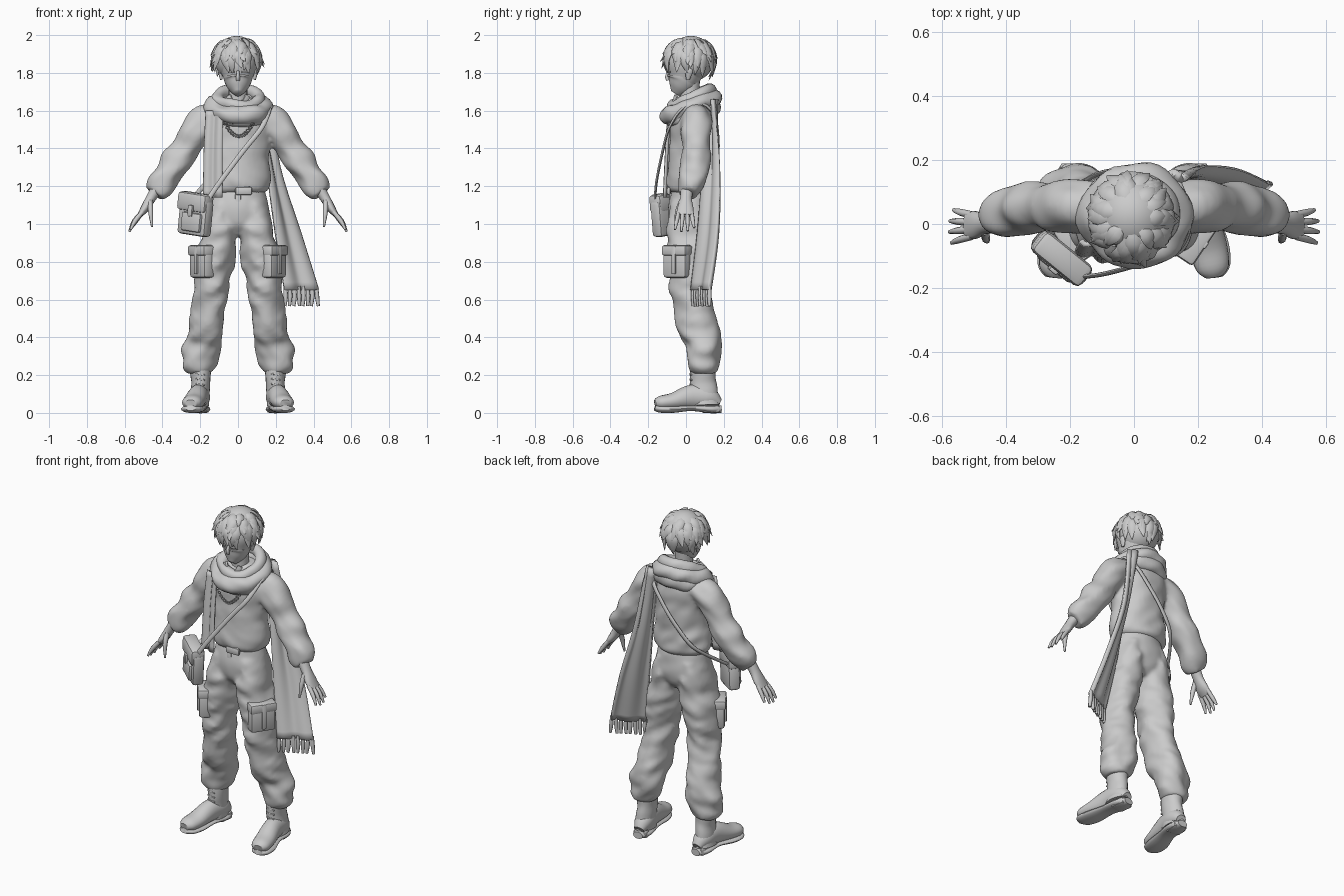
import bpy, bmesh, math, random
from mathutils import Vector, Matrix, noise

random.seed(7)
cube = bpy.data.objects.get("Cube")
if cube:
    bpy.data.objects.remove(cube)

grey = bpy.data.materials.new("plain grey")
grey.use_nodes = True
grey.diffuse_color = (0.6, 0.6, 0.6, 1)
grey.node_tree.nodes["Principled BSDF"].inputs["Base Color"].default_value = (0.6, 0.6, 0.6, 1)
Y, Z = Vector((0, 1, 0)), Vector((0, 0, 1))
SIDES = (("left", 1), ("right", -1))


def finish(name, bm, angle=50):
    """Turn a bmesh into a smooth grey object with sharp edges kept."""
    bmesh.ops.recalc_face_normals(bm, faces=bm.faces)
    me = bpy.data.meshes.new(name)
    bm.to_mesh(me)
    bm.free()
    me.materials.append(grey)
    for p in me.polygons:
        p.use_smooth = True
    me.set_sharp_from_angle(angle=math.radians(angle))
    ob = bpy.data.objects.new(name, me)
    bpy.context.scene.collection.objects.link(ob)
    return ob


def fuse(name, bm):
    """Finish overlapping lofts as one continuous garment."""
    ob = finish(name, bm)
    mod = ob.modifiers.new("fuse", 'REMESH')
    mod.mode, mod.voxel_size, mod.use_smooth_shade = 'VOXEL', .011, True
    mod = ob.modifiers.new("soften", 'SMOOTH')
    mod.factor, mod.iterations = .5, 5


def spline(rows, k, closed=False):
    """Catmull-Rom interpolation through rows of numbers."""
    n, out = len(rows), []
    for i in range(n if closed else n - 1):
        pick = [rows[j % n] if closed else rows[min(max(j, 0), n - 1)] for j in range(i - 1, i + 3)]
        for s in range(k):
            t = s / k
            out.append([b + t * ((c - a) + t * ((2 * a - 5 * b + 4 * c - d) + t * (3 * (b - c) + d - a))) / 2
                        for a, b, c, d in zip(*pick)])
    return out if closed else out + [list(rows[-1])]


def loft(name, rows, ref=Y, n=20, k=4, side=1, fold=0.0, closed=False, bm=None):
    """Skin rings given as x, y, z, half width, half depth."""
    own = bm is None
    bm = bm or bmesh.new()
    pts = spline(rows, k, closed)
    m, rings = len(pts), []
    for i, (x, y, z, ru, rv) in enumerate(pts):
        a, b = (pts[i - 1], pts[(i + 1) % m]) if closed else (pts[max(i - 1, 0)], pts[min(i + 1, m - 1)])
        t = (Vector(b[:3]) - Vector(a[:3])).normalized()
        v = (ref - t * ref.dot(t)).normalized()
        u = v.cross(t)
        ring = []
        for j in range(n):
            w = math.tau * j / n
            d = u * math.cos(w) * max(ru, .001) + v * math.sin(w) * max(rv, .001)
            p = Vector((x, y, z)) + d
            q = Vector((p.x * 9, p.y * 9, p.z * 16 + p.x * 8))
            p += d.normalized() * fold * noise.noise(q) * 1.6
            ring.append(bm.verts.new((p.x * side, p.y, p.z)))
        rings.append(ring)
    for i in range(m if closed else m - 1):
        r, s = rings[i], rings[(i + 1) % m]
        for j in range(n):
            bm.faces.new((r[j], r[(j + 1) % n], s[(j + 1) % n], s[j]))
    if not closed:
        bm.faces.new(rings[0])
        bm.faces.new(rings[-1])
    return finish(name, bm) if own else None


def box(name, loc, size, yaw=0, bevel=.012, tilt=0):
    bm = bmesh.new()
    bmesh.ops.create_cube(bm, size=1)
    bmesh.ops.scale(bm, vec=size, verts=bm.verts)
    bmesh.ops.bevel(bm, geom=bm.edges[:], offset=bevel, segments=2, affect='EDGES', profile=.5)
    turn = Matrix.Rotation(math.radians(yaw), 4, 'Z') @ Matrix.Rotation(math.radians(tilt), 4, 'Y')
    bm.transform(Matrix.Translation(loc) @ turn)
    return finish(name, bm, 40)


def sheet(name, left, right, waves, depth, thick=.014, n=20):
    """Hanging cloth between two edge paths, with long folds."""
    bm = bmesh.new()
    grid = []
    for a, b in zip(spline(left, 5), spline(right, 5)):
        a, b = Vector(a), Vector(b)
        out = (b - a).cross(Z).normalized()
        grid.append([bm.verts.new(a.lerp(b, j / n) + out * depth * math.sin(waves * math.tau * j / n))
                     for j in range(n + 1)])
    for r, s in zip(grid, grid[1:]):
        for j in range(n):
            bm.faces.new((r[j], r[j + 1], s[j + 1], s[j]))
    mod = finish(name, bm).modifiers.new("thickness", 'SOLIDIFY')
    mod.thickness, mod.offset = thick, 0


# Head, mask and neck
loft("neck", [(0, .03, 1.55, .06, .06), (0, .02, 1.65, .05, .05), (0, .02, 1.78, .05, .055)])
loft("head", [(0, -.055, 1.695, .022, .025), (0, -.035, 1.725, .055, .058), (0, -.01, 1.78, .08, .086),
              (0, .005, 1.85, .1, .105), (0, .02, 1.93, .08, .09), (0, .02, 1.97, .03, .03)], n=24)
loft("mask", [(0, -.057, 1.69, .02, .026), (0, -.038, 1.72, .052, .058),
              (0, -.02, 1.755, .072, .08), (0, -.015, 1.78, .078, .086)], n=24)
loft("nose", [(0, -.09, 1.81, .007, .008), (0, -.1, 1.78, .01, .011), (0, -.096, 1.76, .01, .008)], n=10)
for label, s in SIDES:
    loft(label + "_ear", [(.09, .01, 1.83, .008, .014), (.094, .015, 1.81, .012, .022),
                          (.088, .01, 1.765, .007, .01)], n=10, side=s)
    box(label + "_eye", (s * .036, -.091, 1.805), (.036, .008, .012), yaw=s * 24, bevel=.003)


# Tousled hair: a cap covered with tapering, flicked locks
def scalp(a, phi, s=1.0):
    return Vector((-.008 + .124 * s * math.sin(phi) * math.cos(a),
                   .02 + .133 * s * math.sin(phi) * math.sin(a), 1.87 + .118 * s * math.cos(phi)))


bm = bmesh.new()
bmesh.ops.create_uvsphere(bm, u_segments=24, v_segments=14, radius=1)
bmesh.ops.scale(bm, vec=(.119, .122, .121), verts=bm.verts)
bmesh.ops.translate(bm, vec=(-.006, .027, 1.875), verts=bm.verts)
for count, start, end, spread in ((9, .35, 1.15, .04), (13, .55, 1.45, .12), (17, .8, 1.75, .2), (20, 1.0, 2.0, .2)):
    for i in range(count):
        a = math.tau * (i + random.uniform(-.35, .35)) / count
        stop = end + random.uniform(-.15, .18) + .35 * max(0, math.sin(a)) * (end > 1.8)
        drift, flare = random.uniform(-.35, .35), 1.04 + random.uniform(.2, 1) * spread
        rows = []
        for f, r, w in ((0, .94, .014), (.35, 1, .028), (.7, 1.03, .021), (1, flare, .001)):
            p = scalp(a + drift * f, start + (stop - start) * f, r)
            rows.append((*p, w, w * .45))
        loft("", rows, ref=scalp(a, 1.2) - scalp(a, 0, 0), n=6, k=2, bm=bm)
finish("hair", bm, 40)

# Jacket with sleeves
jacket = bmesh.new()
loft("", [(0, .03, 1.165, .145, .107), (0, .03, 1.19, .172, .127), (0, .03, 1.25, .176, .132),
          (0, .03, 1.33, .162, .124), (0, .035, 1.43, .165, .122), (0, .04, 1.53, .175, .12),
          (0, .05, 1.61, .145, .102), (0, .05, 1.67, .08, .075)], n=36, fold=.008, bm=jacket)
for label, s in SIDES:
    loft("", [(.09, .05, 1.575, .07, .08), (.168, .055, 1.55, .08, .086), (.228, .055, 1.48, .073, .084),
              (.278, .055, 1.40, .067, .079), (.325, .05, 1.33, .075, .081), (.375, .04, 1.26, .074, .076),
              (.42, .018, 1.2, .068, .066), (.447, .008, 1.165, .047, .048)],
         n=24, side=s, fold=.012, bm=jacket)
    # Hand with spread fingers
    loft(label + "_palm", [(.435, .005, 1.18, .03, .034), (.465, 0, 1.13, .026, .032),
                           (.495, -.003, 1.08, .022, .044), (.522, -.005, 1.045, .013, .042)], n=14, side=s)
    for i in range(4):
        y = -.038 + i * .022
        reach = (.9, 1, .97, .8)[i]
        loft(f"{label}_finger_{i + 1}", [(.505, y, 1.065, .012, .012), (.505 + .045 * reach, y * 1.3, 1.015, .012, .011),
                                         (.51 + .065 * reach, y * 1.55, 1.06 - .1 * reach, .006, .006)],
             n=8, k=3, side=s)
    loft(label + "_thumb", [(.465, -.02, 1.125, .014, .016), (.462, -.045, 1.06, .013, .014),
                            (.455, -.055, .985, .005, .005)], n=8, k=3, side=s)
fuse("jacket", jacket)

# Trousers
trousers = bmesh.new()
loft("", [(0, .03, 1.2, .14, .102), (0, .03, 1.13, .155, .117), (0, .03, 1.05, .168, .126),
          (0, .03, .99, .14, .112), (0, .03, .94, .07, .07)], n=32, fold=.004, bm=trousers)
for label, s in SIDES:
    loft("", [(.08, .03, 1.12, .07, .105), (.092, .028, 1.0, .092, .128), (.1, .022, .92, .099, .128),
              (.12, .02, .82, .1, .12), (.138, .02, .68, .096, .109), (.148, .035, .57, .09, .102),
              (.165, .067, .45, .097, .108), (.175, .09, .38, .092, .1), (.19, .095, .31, .102, .092),
              (.2, .095, .255, .087, .082), (.2, .095, .21, .06, .067)], n=28, side=s, fold=.014, bm=trousers)
    # Cargo pocket with flap and strap
    box(label + "_pocket", (s * .19, -.045, .795), (.145, .07, .16), yaw=s * 56, bevel=.016)
    box(label + "_pocket_flap", (s * .194, -.047, .86), (.155, .076, .055), yaw=s * 56)
    box(label + "_pocket_strap", (s * .222, -.065, .81), (.024, .014, .15), yaw=s * 56, bevel=.004)
    # Boot
    loft(label + "_boot_shaft", [(.197, .09, .26, .055, .068), (.197, .09, .2, .054, .068),
                                 (.2, .095, .13, .05, .07), (.205, .1, .04, .05, .078)], side=s, fold=.004)
    loft(label + "_boot_foot", [(.195, .175, .05, .03, .025), (.2, .12, .08, .053, .058), (.212, .03, .085, .053, .064),
                                (.232, -.07, .062, .058, .044), (.245, -.135, .054, .052, .036),
                                (.25, -.162, .048, .03, .022)], ref=Z, side=s)
    loft(label + "_sole", [(.195, .187, .02, .03, .02), (.2, .13, .02, .054, .022), (.213, .03, .026, .05, .016),
                           (.234, -.07, .02, .062, .02), (.247, -.135, .021, .054, .02),
                           (.251, -.165, .026, .028, .014)], ref=Z, side=s)
    box(label + "_heel", (s * .2, .13, .02), (.085, .09, .04), yaw=s * 8)
    for i in range(3):
        box(f"{label}_lace_{i + 1}", (s * .2, .027, .15 + i * .027), (.05, .012, .008), yaw=s * 6, bevel=.003, tilt=8)
fuse("trousers", trousers)

# Belt tab and shirt collar
box("belt_tab", (.03, -.092, 1.175), (.09, .022, .045))
box("trouser_fly", (0, -.083, 1.1), (.03, .012, .12), bevel=.004)
for label, s in SIDES:
    box(label + "_collar", (s * .035, -.06, 1.645), (.03, .014, .08), yaw=s * 30, bevel=.004, tilt=s * 28)
box("necktie", (0, -.075, 1.605), (.03, .02, .08), bevel=.006)


# Wrapped scarf: tilted rings of cloth
def wrap(name, rx, ry, z, lift, w, h, cy, fold):
    rows = []
    for i in range(16):
        a = math.tau * i / 16
        rows.append((.005 + rx * math.cos(a), cy + ry * math.sin(a), z + lift * math.sin(a), w, h))
    loft(name, rows, ref=Z, n=18, k=3, closed=True, fold=fold)


wrap("scarf_lower_wrap", .132, .113, 1.62, .045, .048, .046, .022, .012)
wrap("scarf_upper_wrap", .11, .097, 1.665, .045, .032, .034, .03, .009)
wrap("scarf_drape", .132, .112, 1.59, .03, .035, .045, .035, .008)

# Long scarf tail with fringe, and the short front end
sheet("scarf_tail", [(.085, .15, 1.66), (.15, .1, 1.3), (.198, .07, .95), (.245, .035, .65)],
      [(.16, .15, 1.66), (.213, .18, 1.3), (.325, .17, .95), (.42, .127, .65)], 1.5, .008, .026)
for i in range(8):
    f = i / 7
    x, y = .25 + .165 * f, .038 + .086 * f
    loft(f"fringe_{i + 1}", [(x, y, .67, .009, .009), (x + .003, y, .62, .012, .012),
                             (x + random.uniform(-.006, .012), y, .565, .008, .008)], n=8, k=2)
sheet("scarf_front_end", [(-.165, -.05, 1.6), (-.175, -.07, 1.4), (-.18, -.085, 1.14)],
      [(-.08, -.085, 1.6), (-.085, -.1, 1.4), (-.085, -.112, 1.14)], 1.5, .007, .016)

# Chain necklace
for i in range(13):
    f = i / 6 - 1
    ring = [(.005 + .072 * f + .009 * math.cos(a), -.105 + .005 * f * f, 1.465 + .065 * f * f + .007 * math.sin(a), .003, .003)
            for a in (math.tau * j / 8 for j in range(8))]
    loft(f"chain_link_{i + 1}", ring, n=6, k=1, closed=True)

# Shoulder bag and strap
for part, loc, size, bevel in (("body", (-.225, -.103, 1.035), (.19, .068, .19), .018),
                               ("flap", (-.226, -.107, 1.115), (.195, .082, .1), .02),
                               ("pocket", (-.245, -.132, 1.01), (.13, .03, .1), .012),
                               ("buckle", (-.252, -.143, 1.07), (.03, .016, .06), .004)):
    box("bag_" + part, loc, size, yaw=-39, bevel=bevel, tilt=7)
route = [(-.165, -.165, 1.12), (-.09, -.155, 1.23), (.03, -.122, 1.39), (.125, -.088, 1.51), (.165, -.02, 1.61),
         (.158, .07, 1.645), (.12, .148, 1.58), (.03, .17, 1.46), (-.06, .168, 1.35), (-.14, .142, 1.25),
         (-.2, .07, 1.18), (-.265, -.04, 1.1)]
loft("bag_strap", [(*p, .013, .007) for p in route], n=10, k=5)
